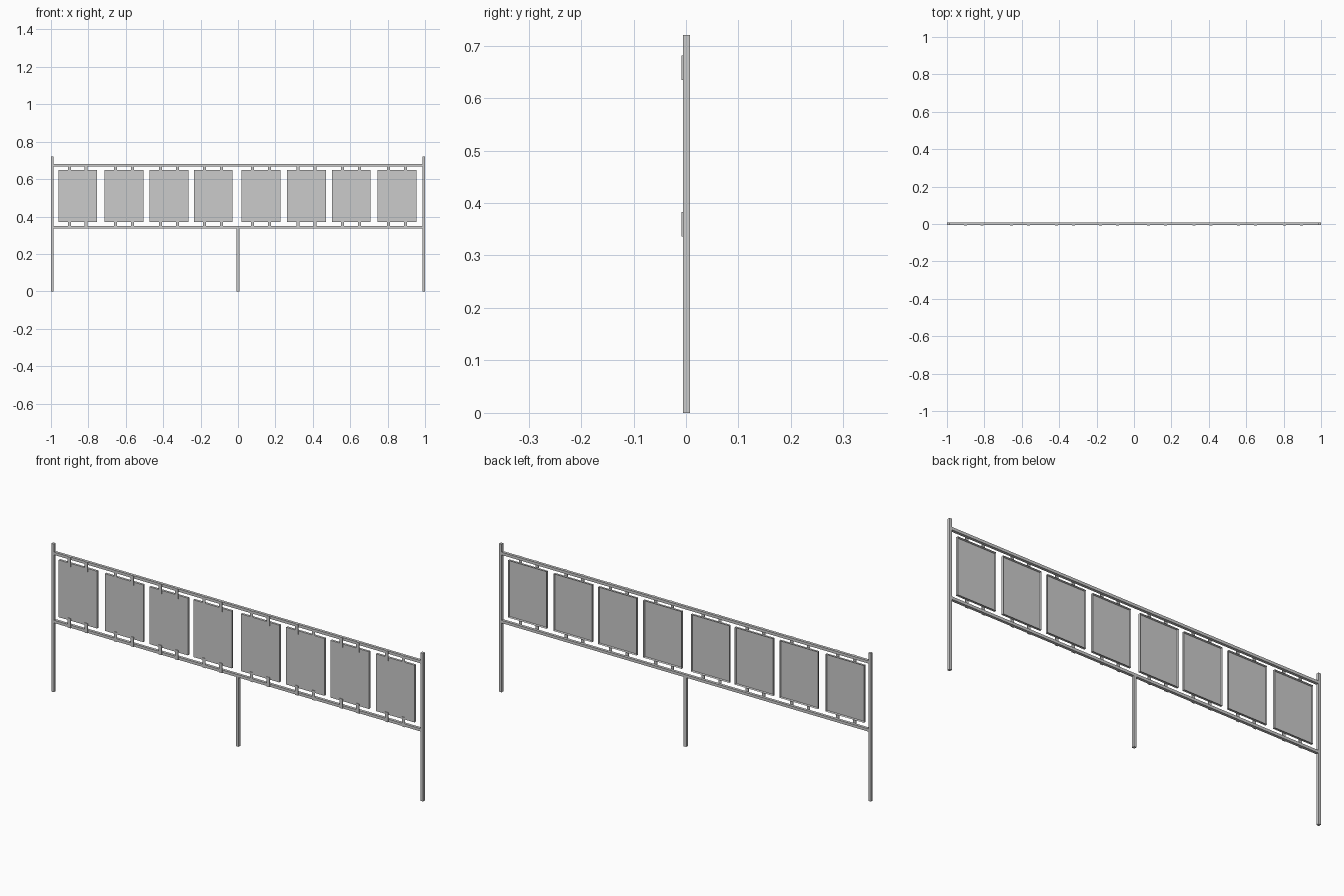
import bpy, bmesh

if "Cube" in bpy.data.objects:
    bpy.data.objects.remove(bpy.data.objects["Cube"])

POST = 0.0135              # square tube size
Y0, Y1 = -0.0058, 0.0077   # front and back of the frame
CLIP_Y = -0.0087           # front of the clips
PANEL_BACK = 0.0055


def box(name, x0, x1, y0, y1, z0, z1):
    bm = bmesh.new()
    bmesh.ops.create_cube(bm, size=1)
    for v in bm.verts:
        v.co = (x1 if v.co.x > 0 else x0,
                y1 if v.co.y > 0 else y0,
                z1 if v.co.z > 0 else z0)
    return finish(name, bm)


def finish(name, bm):
    mesh = bpy.data.meshes.new(name)
    bm.to_mesh(mesh)
    bm.free()
    obj = bpy.data.objects.new(name, mesh)
    bpy.context.collection.objects.link(obj)
    return obj


def tray(name, x0, x1, z0, z1, rim=0.004, sheet=0.003):
    # panel with folded flanges: back face inset, then pushed in
    obj = box(name, x0, x1, Y0, PANEL_BACK, z0, z1)
    bm = bmesh.new()
    bm.from_mesh(obj.data)
    bm.normal_update()
    back = max(bm.faces, key=lambda f: f.normal.y)
    bmesh.ops.inset_region(bm, faces=[back], thickness=rim)
    for v in back.verts:
        v.co.y = Y0 + sheet
    bm.to_mesh(obj.data)
    bm.free()


# End posts and short middle post
box("left_post", -1, -1 + POST, Y0, Y1, 0, 0.72)
box("right_post", 1 - POST, 1, Y0, Y1, 0, 0.72)
box("middle_post", -POST / 2, POST / 2, Y0, Y1, 0, 0.337)

# Horizontal rails
for name, z in (("bottom_rail", 0.337), ("top_rail", 0.668)):
    box(name, -1 + POST, 1 - POST, Y0, Y1, z, z + POST)

# Panels, each held by two clips above and two below
for i, x in enumerate((-0.857, -0.609, -0.369, -0.133, 0.123, 0.366, 0.605, 0.850)):
    tray(f"panel_{i + 1}", x - 0.1035, x + 0.1035, 0.372, 0.65)
    for side, dx in (("left", -0.045), ("right", 0.045)):
        for end, z0, z1 in (("bottom", 0.336, 0.383), ("top", 0.634, 0.681)):
            box(f"{end}_{side}_clip_{i + 1}", x + dx - 0.008, x + dx + 0.008,
                CLIP_Y, Y0, z0, z1)
